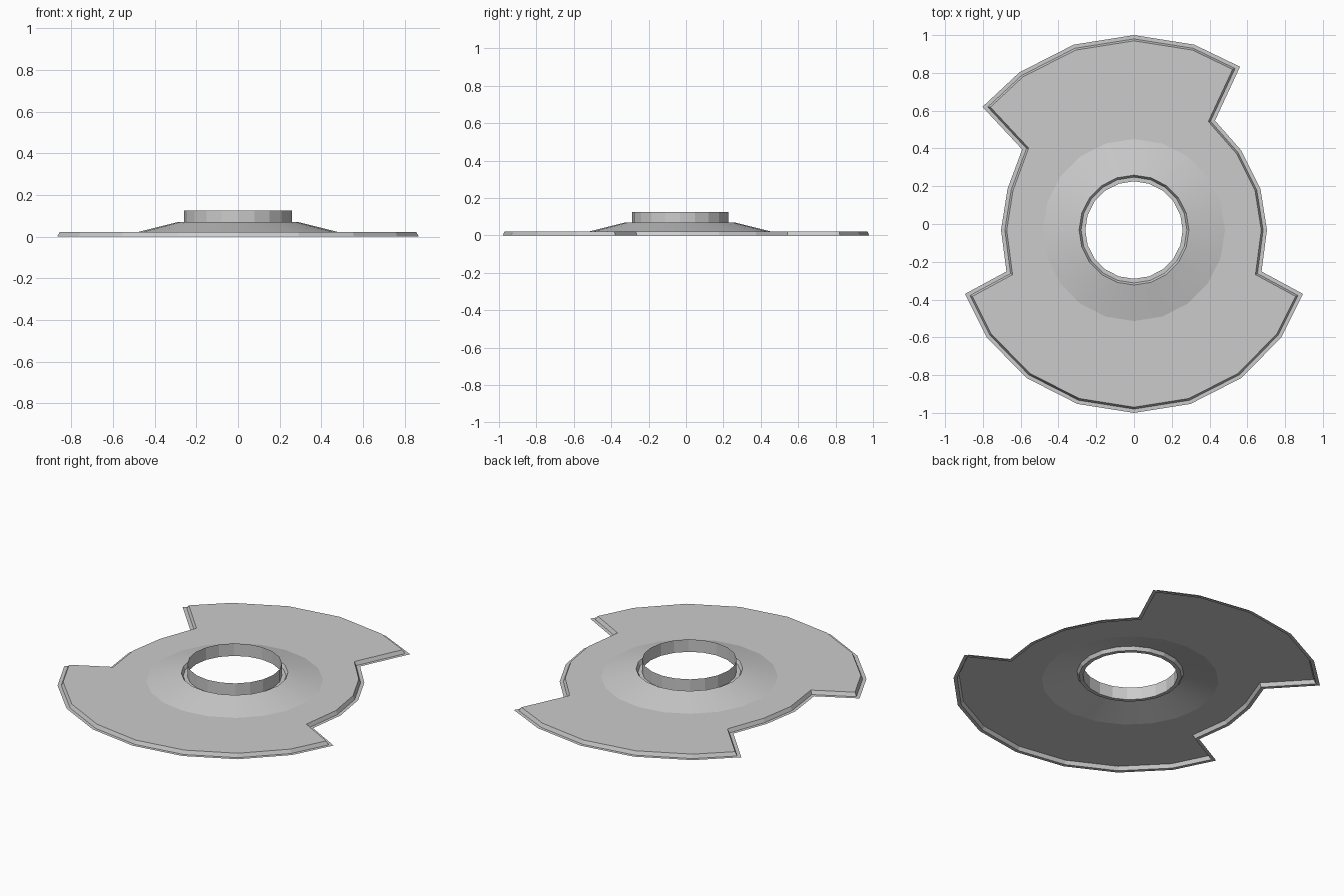
import bpy, bmesh
from math import cos, sin, radians, tau
from mathutils import Vector

if "Cube" in bpy.data.objects:
    bpy.data.objects.remove(bpy.data.objects["Cube"])

CY = -0.032          # hub axis sits slightly off the overall centre
SIDES = 20


def circle(r):
    return [Vector((r * cos(tau * i / SIDES), CY + r * sin(tau * i / SIDES))) for i in range(SIDES)]


def inset(pts, d):
    # mitred inward offset of a counter-clockwise outline
    out = []
    for i, p in enumerate(pts):
        a = (p - pts[i - 1]).normalized()
        b = (pts[(i + 1) % len(pts)] - p).normalized()
        na, nb = Vector((-a.y, a.x)), Vector((-b.y, b.x))
        out.append(p + (na + nb) * d / (1 + na.dot(nb)))
    return out


def loop(bm, pts, z):
    return [bm.verts.new((p.x, p.y, z)) for p in pts]


def band(bm, outer, inner, smooth=False):
    n = len(outer)
    for i in range(n):
        j = (i + 1) % n
        bm.faces.new((outer[i], outer[j], inner[j], inner[i])).smooth = smooth


def finish(bm, name):
    me = bpy.data.meshes.new(name)
    bm.to_mesh(me)
    bm.free()
    ob = bpy.data.objects.new(name, me)
    bpy.context.collection.objects.link(ob)
    return ob


# Outline of the shutter disc: (angle, radius) around the hub axis
polar = [(0, .704), (18, .704), (36.5, .707), (53.5, .721),
         (57, 1.031), (72, 1.032), (90, 1.032), (108, 1.032), (126, 1.032), (140.9, 1.034),
         (144.2, .73), (162, .704), (180, .704), (198, .71),
         (200.7, .957), (216, .965), (234, .968), (252, .968), (270, .968),
         (288, .968), (306, .968), (324, .965), (339.3, .957), (342, .71)]
outline = [Vector((r * cos(radians(a)), CY + r * sin(radians(a)))) for a, r in polar]

# Pressed disc: rim lip, rim step, flat plate and raised cone
bm = bmesh.new()
lip = loop(bm, outline, 0)
foot = loop(bm, inset(outline, .020), 0)
edge = loop(bm, inset(outline, .030), .022)
band(bm, lip, foot)
band(bm, foot, edge)
cone_foot = loop(bm, circle(.482), .022)
cone_top = loop(bm, circle(.291), .07)
band(bm, cone_foot, cone_top, True)

border = [bm.edges.get((l[i - 1], l[i])) for l in (edge, cone_foot) for i in range(len(l))]
fill = bmesh.ops.triangle_fill(bm, edges=border, use_beauty=True, normal=(0, 0, 1))
for g in fill["geom"]:
    if isinstance(g, bmesh.types.BMFace):
        g.smooth = False

# Groove around the hub opening
groove = loop(bm, circle(.280), .05)
ledge = loop(bm, circle(.258), .05)
band(bm, cone_top, groove)
band(bm, groove, ledge)
bmesh.ops.recalc_face_normals(bm, faces=bm.faces)
if sum(f.normal.z for f in bm.faces) < 0:
    bmesh.ops.reverse_faces(bm, faces=bm.faces)
finish(bm, "shutter_disc")

# Upright collar of the hub
bm = bmesh.new()
band(bm, loop(bm, circle(.258), .05), loop(bm, circle(.258), .125))
finish(bm, "hub_collar")
